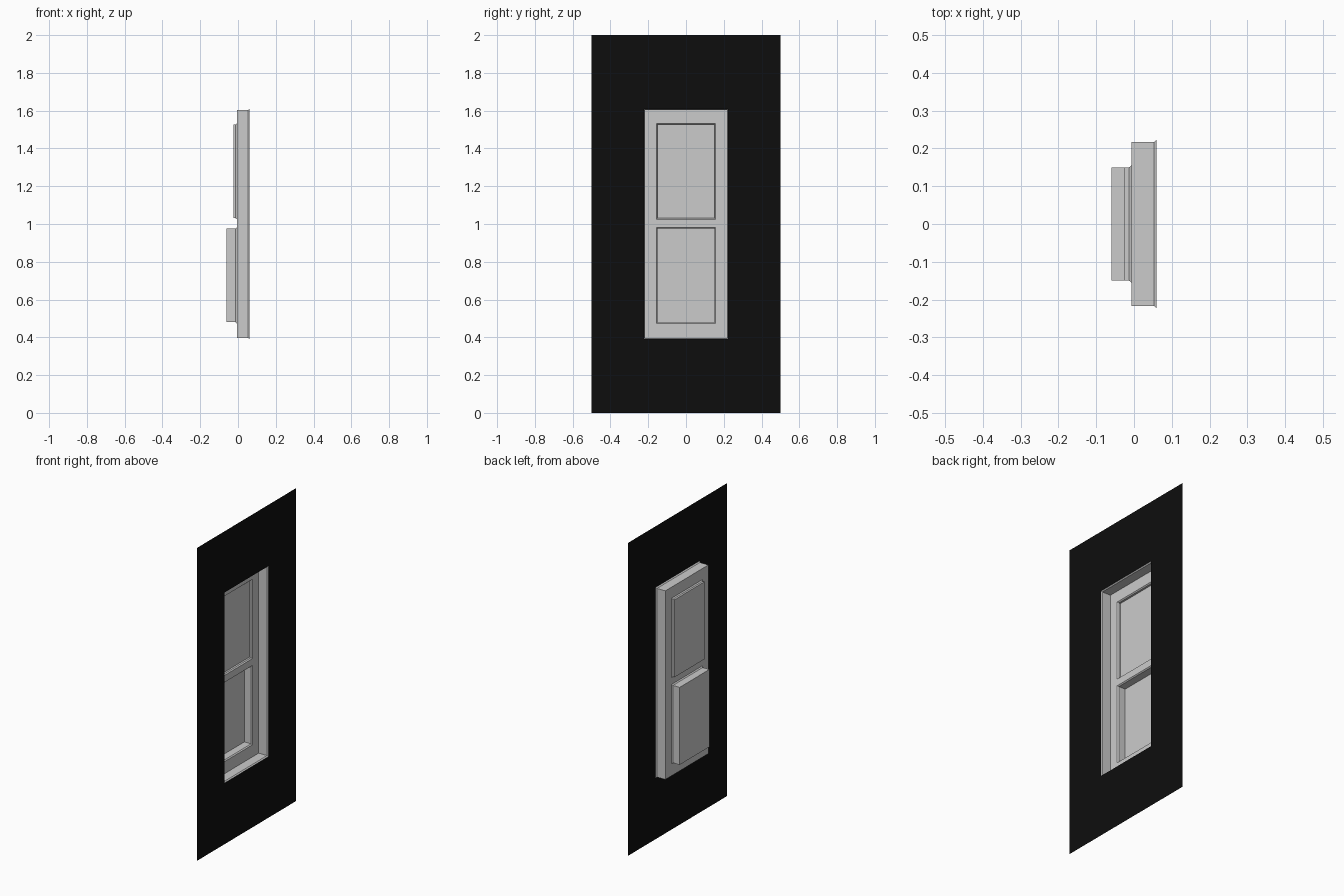
import bpy, bmesh

if "Cube" in bpy.data.objects:
    bpy.data.objects.remove(bpy.data.objects["Cube"])


def finish(bm, name, mat=None):
    mesh = bpy.data.meshes.new(name)
    bm.to_mesh(mesh)
    bm.free()
    obj = bpy.data.objects.new(name, mesh)
    bpy.context.collection.objects.link(obj)
    if mat:
        mesh.materials.append(mat)
    return obj


def nested_rings(name, rings, cap=False, mat=None):
    """Join rectangles (x, half_width, z_low, z_high), normals towards +x / inward."""
    bm = bmesh.new()
    loops = [[bm.verts.new((x, y, z)) for y, z in
              ((-w, lo), (w, lo), (w, hi), (-w, hi))] for x, w, lo, hi in rings]
    for a, b in zip(loops, loops[1:]):
        for i in range(4):
            j = (i + 1) % 4
            bm.faces.new((a[i], a[j], b[j], b[i]))
    if cap:
        bm.faces.new(loops[-1])
    return finish(bm, name, mat)


black = bpy.data.materials.new("wall_black")
black.diffuse_color = (0.004, 0.004, 0.004, 1)
black.use_nodes = True
black.node_tree.nodes["Principled BSDF"].inputs["Base Color"].default_value = black.diffuse_color

# Flat wall with window opening
nested_rings("wall", [(0.06, 0.5, 0, 2), (0.06, 0.223, 0.391, 1.609)], mat=black)

# Recessed reveal with a small chamfered lip
nested_rings("window_reveal", [(0.06, 0.223, 0.391, 1.609),
                               (0.053, 0.217, 0.397, 1.603),
                               (-0.006, 0.217, 0.397, 1.603)])

# Window frame: flat grid with two sash openings
sashes = {"lower_sash": (0.474, 0.981, -0.06), "upper_sash": (1.025, 1.532, -0.025)}
ys = [-0.217, -0.156, 0.156, 0.217]
zs = [0.397, 0.474, 0.981, 1.025, 1.532, 1.603]
bm = bmesh.new()
grid = [[bm.verts.new((-0.006, y, z)) for y in ys] for z in zs]
for r in range(5):
    for c in range(3):
        if c == 1 and r in (1, 3):
            continue
        bm.faces.new((grid[r][c], grid[r][c + 1], grid[r + 1][c + 1], grid[r + 1][c]))
finish(bm, "window_frame")

# Sash pockets: chamfer, side walls and pane at different depths
for name, (lo, hi, depth) in sashes.items():
    nested_rings(name, [(-0.006, 0.156, lo, hi),
                        (-0.013, 0.15, lo + 0.006, hi - 0.006),
                        (depth, 0.15, lo + 0.006, hi - 0.006)], cap=True)
